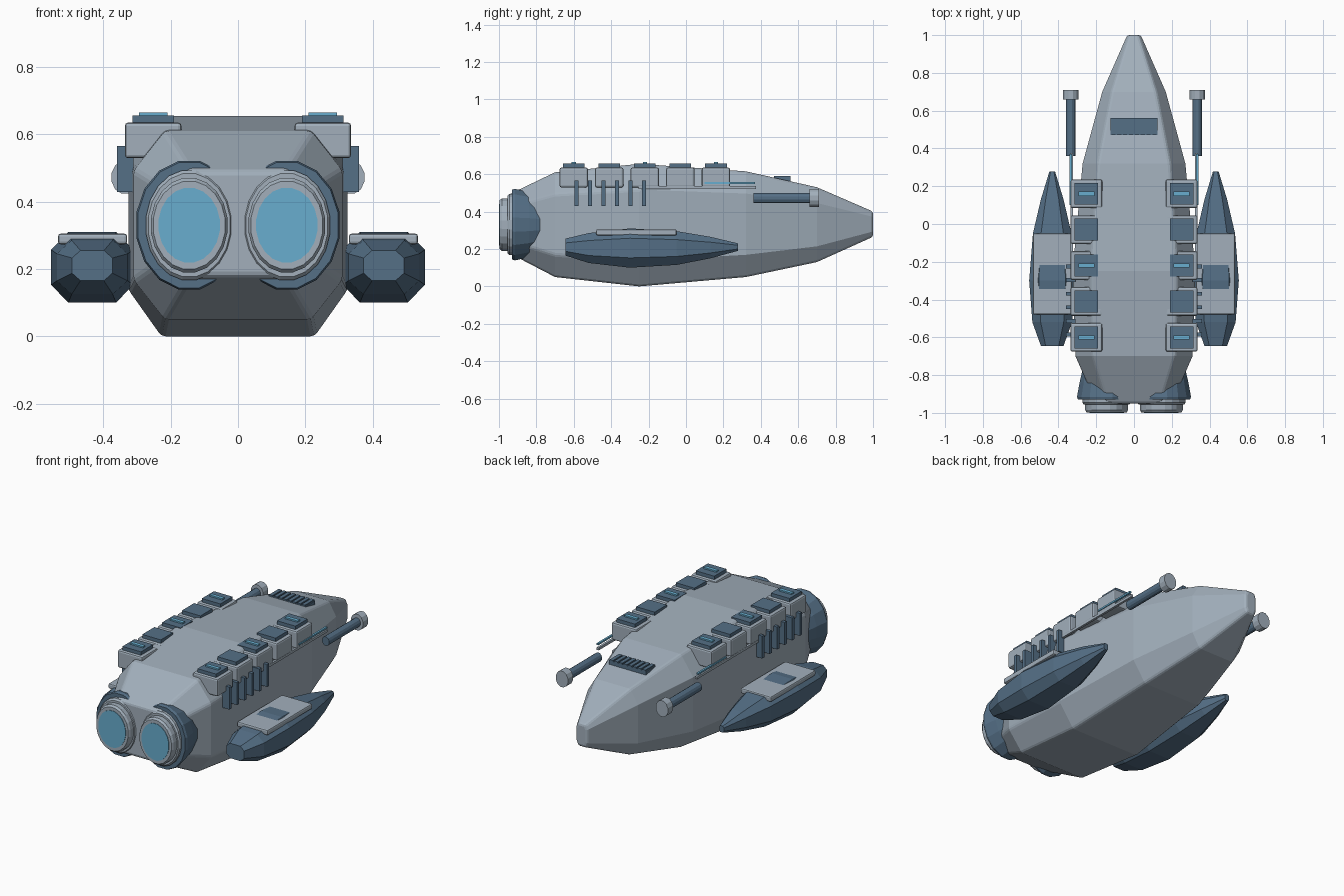
import bpy, bmesh, math
from mathutils import Matrix

cube = bpy.data.objects.get("Cube")
if cube:
    bpy.data.objects.remove(cube)


def material(name, rgb):
    m = bpy.data.materials.new(name)
    m.use_nodes = True
    m.diffuse_color = (*rgb, 1)
    m.node_tree.nodes["Principled BSDF"].inputs["Base Color"].default_value = (*rgb, 1)
    return m


LIGHT = material("pale grey metal", (0.36, 0.43, 0.50))
DARK = material("slate blue metal", (0.09, 0.16, 0.24))
GLOW = material("cyan glow", (0.14, 0.42, 0.62))


def finish(name, bm, mat, bevel=0, segments=2):
    bmesh.ops.recalc_face_normals(bm, faces=bm.faces)
    mesh = bpy.data.meshes.new(name)
    bm.to_mesh(mesh)
    bm.free()
    mesh.materials.append(mat)
    ob = bpy.data.objects.new(name, mesh)
    bpy.context.collection.objects.link(ob)
    if bevel:
        mod = ob.modifiers.new("soft edges", "BEVEL")
        mod.width, mod.segments = bevel, segments
        mod.limit_method, mod.angle_limit = "ANGLE", math.radians(35)
    return ob


def loft(name, rings, mat, bevel=0):
    """Skin a list of equal rings of points and cap both ends."""
    bm = bmesh.new()
    loops = [[bm.verts.new(p) for p in ring] for ring in rings]
    n = len(loops[0])
    for a, b in zip(loops, loops[1:]):
        for i in range(n):
            j = (i + 1) % n
            bm.faces.new((a[i], a[j], b[j], b[i]))
    bm.faces.new(loops[0])
    bm.faces.new(loops[-1])
    return finish(name, bm, mat, bevel)


def octagon(cx, y, hw, z0, z1, fx, fz):
    """Chamfered rectangle section; fx and fz are the chamfer fractions."""
    ix, dz = hw * (1 - fx), (z1 - z0) * fz
    half = [(ix, z0), (hw, z0 + dz), (hw, z1 - dz), (ix, z1)]
    pts = half + [(-x, z) for x, z in reversed(half)]
    return [(cx + x, y, z) for x, z in pts]


def turned(name, x, z, stations, mat, sides=16):
    """Round or oval part along y from (y, x radius, z radius) stations."""
    angles = [math.tau * (i + 0.5) / sides for i in range(sides)]
    return loft(name, [[(x + rx * math.cos(a), y, z + rz * math.sin(a)) for a in angles]
                       for y, rx, rz in stations], mat)


def box(name, center, size, mat, bevel=0):
    bm = bmesh.new()
    bmesh.ops.create_cube(bm, size=1, matrix=Matrix.Translation(center) @ Matrix.Diagonal((*size, 1)))
    return finish(name, bm, mat, bevel)


# Hull
hull = [(-0.95, 0.20, 0.18, 0.49), (-0.7, 0.31, 0.05, 0.61), (-0.25, 0.325, 0.0, 0.655),
        (0.32, 0.272, 0.05, 0.615), (0.7, 0.168, 0.13, 0.53), (1.0, 0.036, 0.265, 0.40)]
loft("hull", [octagon(0, y, w, a, b, 0.3, 0.21) for y, w, a, b in hull], LIGHT, 0.012)

# Nose grille: base plate with raised slats
box("grille_base", (0, 0.515, 0.572), (0.25, 0.09, 0.024), DARK)
for i in range(8):
    box(f"grille_slat_{i + 1}", (-0.109 + i * 0.0311, 0.515, 0.584), (0.022, 0.09, 0.014), DARK)

pod = [(-0.645, 0.06, 0.165, 0.255), (-0.52, 0.105, 0.125, 0.285), (-0.3, 0.122, 0.1, 0.31),
       (-0.05, 0.102, 0.115, 0.295), (0.13, 0.06, 0.15, 0.265), (0.278, 0.015, 0.19, 0.23)]

for side, s in (("left", 1), ("right", -1)):
    # Rear engine: flared housing, stepped rims and glowing disc
    ex, ez = s * 0.145, 0.33
    turned(f"{side}_engine_housing", ex, ez,
           [(-0.93, 0.155, 0.19), (-0.915, 0.16, 0.195), (-0.84, 0.146, 0.178),
            (-0.75, 0.125, 0.14), (-0.65, 0.09, 0.1)], DARK)
    turned(f"{side}_engine_outer_rim", ex, ez,
           [(-0.955, 0.123, 0.155), (-0.945, 0.13, 0.165), (-0.92, 0.13, 0.165)], LIGHT, 20)
    turned(f"{side}_engine_inner_rim", ex, ez,
           [(-0.997, 0.108, 0.132), (-0.985, 0.115, 0.142), (-0.94, 0.115, 0.142)], LIGHT, 20)
    turned(f"{side}_engine_glow", ex, ez,
           [(-1.0, 0.092, 0.112), (-0.99, 0.092, 0.112)], GLOW, 20)

    # Side pod with the top panel
    loft(f"{side}_pod", [octagon(s * 0.433, y, w, a, b, 0.42, 0.25) for y, w, a, b in pod], DARK)
    box(f"{side}_pod_panel", (s * 0.432, -0.265, 0.289), (0.205, 0.43, 0.032), LIGHT, 0.008)

    # Row of roof blocks with hatches; every other hatch has a light
    for i in range(5):
        y = 0.16 - i * 0.19
        box(f"{side}_roof_block_{i + 1}", (s * 0.252, y, 0.582), (0.168, 0.152, 0.106), LIGHT, 0.01)
        box(f"{side}_roof_hatch_{i + 1}", (s * 0.252, y, 0.644), (0.124, 0.116, 0.024), DARK)
        if i % 2 == 0:
            box(f"{side}_hatch_light_{i + 1}", (s * 0.252, y, 0.660), (0.085, 0.022, 0.009), GLOW)

    # Ribs down the flank
    for i in range(6):
        box(f"{side}_flank_rib_{i + 1}", (s * 0.335, -0.585 + i * 0.072, 0.497),
            (0.05, 0.02, 0.136), DARK)

    # Rail with light strip, and the gun
    box(f"{side}_rail", (s * 0.329, 0.06, 0.529), (0.014, 0.63, 0.015), LIGHT)
    box(f"{side}_rail_light", (s * 0.335, 0.235, 0.553), (0.012, 0.27, 0.01), GLOW)
    turned(f"{side}_gun_barrel", s * 0.335, 0.472, [(0.36, 0.025, 0.028), (0.67, 0.025, 0.028)], DARK, 12)
    turned(f"{side}_gun_muzzle", s * 0.335, 0.472, [(0.66, 0.042, 0.05), (0.71, 0.042, 0.05)], LIGHT, 12)
